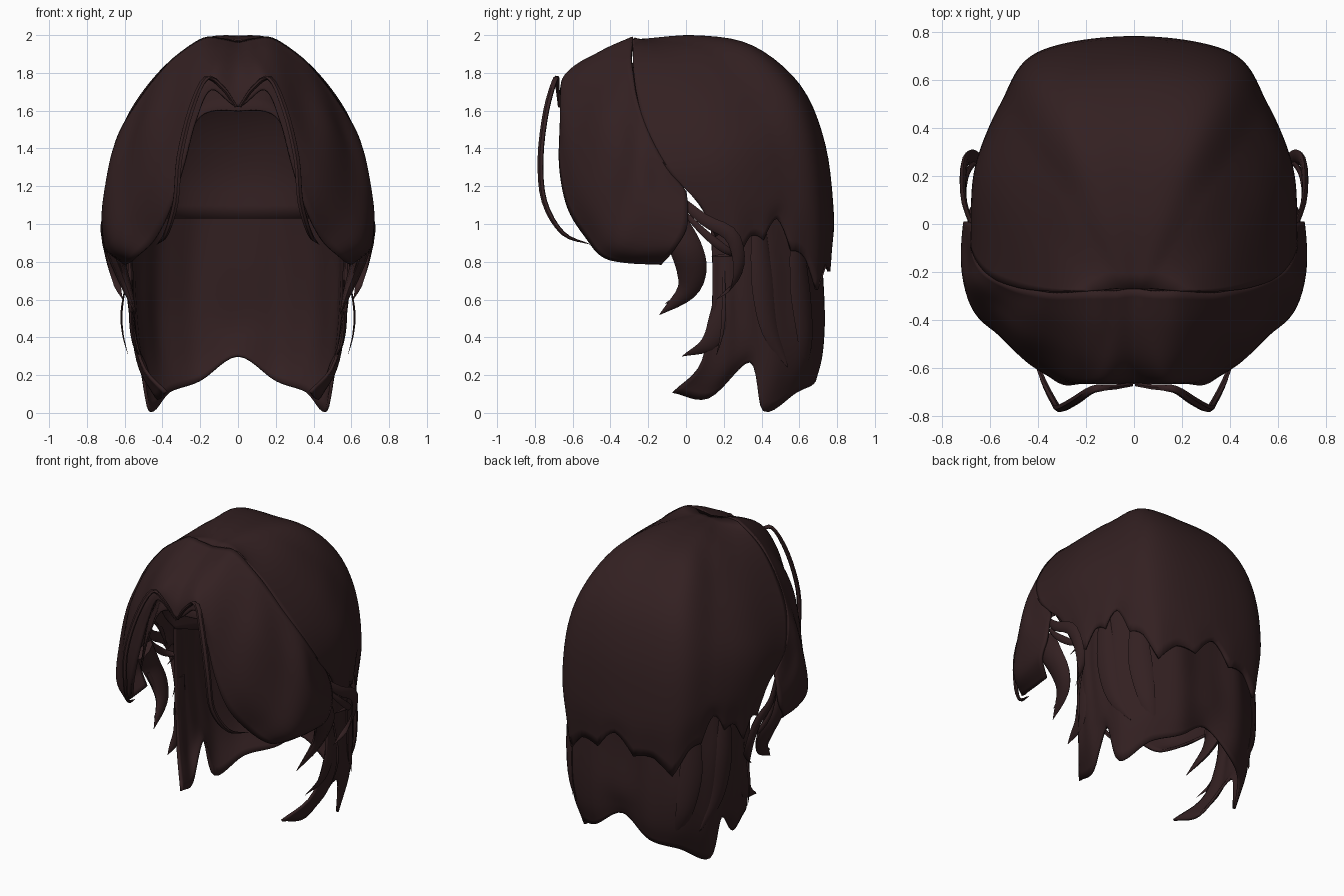
import bpy, bmesh, math
from mathutils import Vector

mat = bpy.data.materials.new("dark brown hair")
mat.diffuse_color = (0.033, 0.0145, 0.0155, 1)


def spline(pts, t):
    """Catmull-Rom point, t runs from 0 to 1 along the list."""
    n = len(pts) - 1
    i = min(int(t * n), n - 1)
    f = t * n - i
    b, c = Vector(pts[i]), Vector(pts[i + 1])
    a = Vector(pts[i - 1]) if i else 2 * b - c
    d = Vector(pts[i + 2]) if i + 2 <= n else 2 * c - b
    return b + 0.5 * f * (c - a + f * (2 * a - 5 * b + 4 * c - d + f * (3 * (b - c) + d - a)))


def finish(name, bm):
    bmesh.ops.recalc_face_normals(bm, faces=bm.faces)
    me = bpy.data.meshes.new(name)
    bm.to_mesh(me)
    bm.free()
    me.materials.append(mat)
    ob = bpy.data.objects.new(name, me)
    bpy.context.collection.objects.link(ob)
    bpy.ops.object.select_all(action='DESELECT')
    ob.select_set(True)
    bpy.context.view_layer.objects.active = ob
    bpy.ops.object.shade_smooth_by_angle(angle=math.radians(50))
    return ob


def sheet(name, cols, rows=24, step=8, jag=0.0, ridge=0.0, waves=1.0, thick=0.016):
    """Symmetric sheet of hair lofted through the half columns, centre to side."""
    full = [[(-x, y, z) for x, y, z in c] for c in cols[:0:-1]] + cols
    nu = (len(full) - 1) * step
    bm = bmesh.new()
    grid = []
    for j in range(rows + 1):
        v = j / rows
        ring = [spline(c, v) for c in full]
        line = []
        for i in range(nu + 1):
            p = spline(ring, i / nu)
            k = abs(i - nu / 2) / step
            out = Vector((p.x, p.y, (p.z - 1.2) * 0.6)).normalized()
            p += out * ridge * math.sin(math.pi * v) * math.cos(k * waves * math.tau)
            p.z -= jag * v ** 8 * (1 - abs(2 * ((k * 1.5) % 1) - 1)) ** 1.5
            line.append(bm.verts.new(p))
        grid.append(line)
    for r, s in zip(grid, grid[1:]):
        for i in range(nu):
            bm.faces.new((r[i], r[i + 1], s[i + 1], s[i]))
    ob = finish(name, bm)
    m = ob.modifiers.new("thickness", 'SOLIDIFY')
    m.thickness, m.offset = thick, 0


def lock(name, path, width, thick, side=(0, 1, 0), root=0.5, rings=16, sides=8, power=3):
    """Mirrored pair of flattened locks that taper to a point."""
    for sgn, tag in ((1, "right"), (-1, "left")):
        bm = bmesh.new()
        prev = None
        for j in range(rings + 1):
            t = j / rings
            p = spline(path, t)
            tan = (spline(path, min(t + 0.02, 1)) - spline(path, max(t - 0.02, 0))).normalized()
            s = Vector(side)
            s = (s - tan * s.dot(tan)).normalized()
            n = tan.cross(s)
            w = (root + (1 - root) * min(t / 0.4, 1)) * max(1 - t ** power, 0.02)
            ring = []
            for i in range(sides):
                a = math.tau * i / sides
                q = p + s * (math.cos(a) * width * w) + n * (math.sin(a) * thick * w)
                ring.append(bm.verts.new((q.x * sgn, q.y, q.z)))
            if prev:
                for i in range(sides):
                    k = (i + 1) % sides
                    bm.faces.new((prev[i], prev[k], ring[k], ring[i]))
            else:
                bm.faces.new(ring)
            prev = ring
        bm.faces.new(prev)
        finish(f"{name}_{tag}", bm)


# Crown and back cap with a jagged hem
sheet("back_cap", [
    [(0, -.27, 1.965), (0, .05, 1.99), (0, .35, 1.935), (0, .6, 1.73), (0, .73, 1.42), (0, .775, 1.05), (0, .765, .88)],
    [(.03, -.27, 1.97), (.14, .05, 1.985), (.25, .34, 1.92), (.34, .56, 1.71), (.39, .67, 1.42), (.40, .71, 1.05), (.38, .69, .74)],
    [(.07, -.27, 1.975), (.26, .05, 1.93), (.40, .26, 1.78), (.49, .39, 1.59), (.54, .46, 1.4), (.55, .50, 1.15), (.54, .48, 1.03)],
    [(.13, -.275, 1.98), (.34, -.08, 1.87), (.51, .08, 1.68), (.61, .16, 1.49), (.655, .21, 1.32), (.65, .25, 1.12), (.62, .27, .9)],
    [(.2, -.28, 1.975), (.37, -.28, 1.84), (.5, -.26, 1.68), (.61, -.21, 1.5), (.67, -.12, 1.32), (.67, -.02, 1.2), (.65, .1, 1.1)],
], rows=30, step=12, jag=.09)

# Parted fringe sweeping to both sides
sheet("fringe", [
    [(0, -.27, 1.96), (0, -.42, 1.9), (0, -.55, 1.82), (0, -.63, 1.72), (0, -.66, 1.62)],
    [(.08, -.28, 1.975), (.09, -.43, 1.92), (.11, -.57, 1.85), (.13, -.645, 1.78), (.14, -.66, 1.71)],
    [(.18, -.28, 1.98), (.19, -.43, 1.9), (.21, -.56, 1.79), (.23, -.645, 1.65), (.22, -.66, 1.55)],
    [(.32, -.29, 1.89), (.34, -.41, 1.79), (.34, -.52, 1.67), (.33, -.62, 1.48), (.29, -.665, 1.3)],
    [(.41, -.28, 1.80), (.45, -.38, 1.66), (.47, -.47, 1.5), (.44, -.565, 1.25), (.36, -.62, 1.08)],
    [(.51, -.26, 1.67), (.56, -.32, 1.5), (.595, -.37, 1.3), (.565, -.46, 1.05), (.44, -.52, .92)],
    [(.62, -.2, 1.49), (.66, -.24, 1.35), (.68, -.28, 1.15), (.65, -.37, .92), (.53, -.44, .83)],
    [(.67, -.11, 1.32), (.69, -.15, 1.2), (.72, -.17, 1.05), (.68, -.25, .87), (.57, -.32, .8)],
    [(.67, 0, 1.17), (.69, .01, 1.08), (.70, 0, .97), (.69, -.06, .87), (.6, -.13, .79)],
], rows=20, step=6, ridge=.006, waves=.5)

# Long hair hanging behind, open at the front
sheet("back_curtain", [
    [(0, .69, 1.2), (0, .695, 1), (0, .7, .75), (0, .72, .5), (0, .7, .37), (0, .68, .3)],
    [(.2, .67, 1.2), (.22, .69, 1), (.23, .71, .75), (.23, .72, .5), (.22, .71, .3), (.2, .68, .17)],
    [(.4, .56, 1.2), (.41, .59, 1), (.42, .61, .75), (.42, .63, .5), (.40, .62, .28), (.36, .58, .11)],
    [(.5, .42, 1.2), (.52, .43, 1), (.535, .45, .75), (.525, .46, .5), (.5, .47, .25), (.465, .41, .01)],
    [(.55, .31, 1.2), (.56, .31, 1), (.565, .31, .75), (.55, .33, .5), (.53, .34, .35), (.5, .34, .27)],
    [(.57, .22, 1.2), (.57, .22, 1), (.57, .22, .75), (.56, .22, .5), (.52, .2, .25), (.43, .12, .08)],
    [(.57, .13, 1.2), (.57, .13, 1), (.57, .14, .75), (.56, .13, .5), (.50, .07, .25), (.38, -.07, .11)],
], rows=22, step=6, ridge=.005)

# Inner lining under the crown
sheet("inner_lining", [
    [(0, .66, 1.03), (0, .67, 1.3), (0, .56, 1.6), (0, .32, 1.84), (0, 0, 1.91), (0, -.3, 1.84), (0, -.57, 1.6)],
    [(.33, .6, 1.03), (.33, .58, 1.3), (.3, .48, 1.6), (.27, .27, 1.8), (.26, 0, 1.84), (.23, -.3, 1.77), (.2, -.55, 1.57)],
    [(.50, .35, 1.03), (.52, .33, 1.25), (.48, .25, 1.5), (.45, .14, 1.64), (.42, 0, 1.68), (.38, -.25, 1.58), (.32, -.53, 1.32)],
    [(.56, .12, 1.1), (.59, .05, 1.2), (.59, 0, 1.3), (.58, -.05, 1.36), (.55, -.1, 1.36), (.51, -.25, 1.28), (.4, -.48, 1.1)],
], thick=.01)

# Locks curling below the fringe and behind the ears
lock("cheek_lock", [(.66, -.07, 1.0), (.66, .0, .87), (.62, .03, .75), (.58, -.0, .64), (.54, -.14, .52)], .09, .04, root=.9)
lock("cheek_wisp", [(.64, -.06, .85), (.6, .0, .7), (.57, -.03, .61), (.56, -.11, .58)], .04, .02)
lock("ear_lock", [(.67, -.02, 1.12), (.71, .1, 1.02), (.71, .24, .94), (.68, .28, .8), (.64, .25, .68), (.61, .16, .6)],
     .042, .016, side=(0, .6, .8))
lock("ear_wisp", [(.68, .0, 1.05), (.71, .1, .95), (.70, .2, .87), (.66, .25, .84), (.63, .13, .83)], .025, .012, side=(0, .6, .8))
lock("side_wisp", [(.58, .2, .75), (.615, .2, .55), (.61, .19, .42), (.58, .16, .3)], .012, .006)
lock("front_curl", [(.56, .19, .75), (.565, .18, .52), (.55, .12, .37), (.52, -.02, .3)], .06, .014)
# Layered locks over the long hair
lock("layer_lock_side", [(.56, .38, 1.05), (.565, .4, .75), (.54, .44, .45), (.48, .54, .24)], .07, .02, side=(.4, -.9, 0))
lock("layer_lock_rear", [(.45, .58, 1.05), (.46, .6, .7), (.43, .63, .4), (.36, .63, .2)], .08, .02, side=(.7, -.7, 0))
# Thin loose strands arching in front of the face
lock("loose_strand", [(.01, -.67, 1.62), (.08, -.68, 1.72), (.17, -.69, 1.77), (.25, -.74, 1.6), (.31, -.77, 1.35),
                      (.33, -.75, 1.12), (.38, -.65, .95), (.43, -.5, .89)],
     .02, .014, side=(.8, .6, 0), rings=28, sides=6, power=8)
